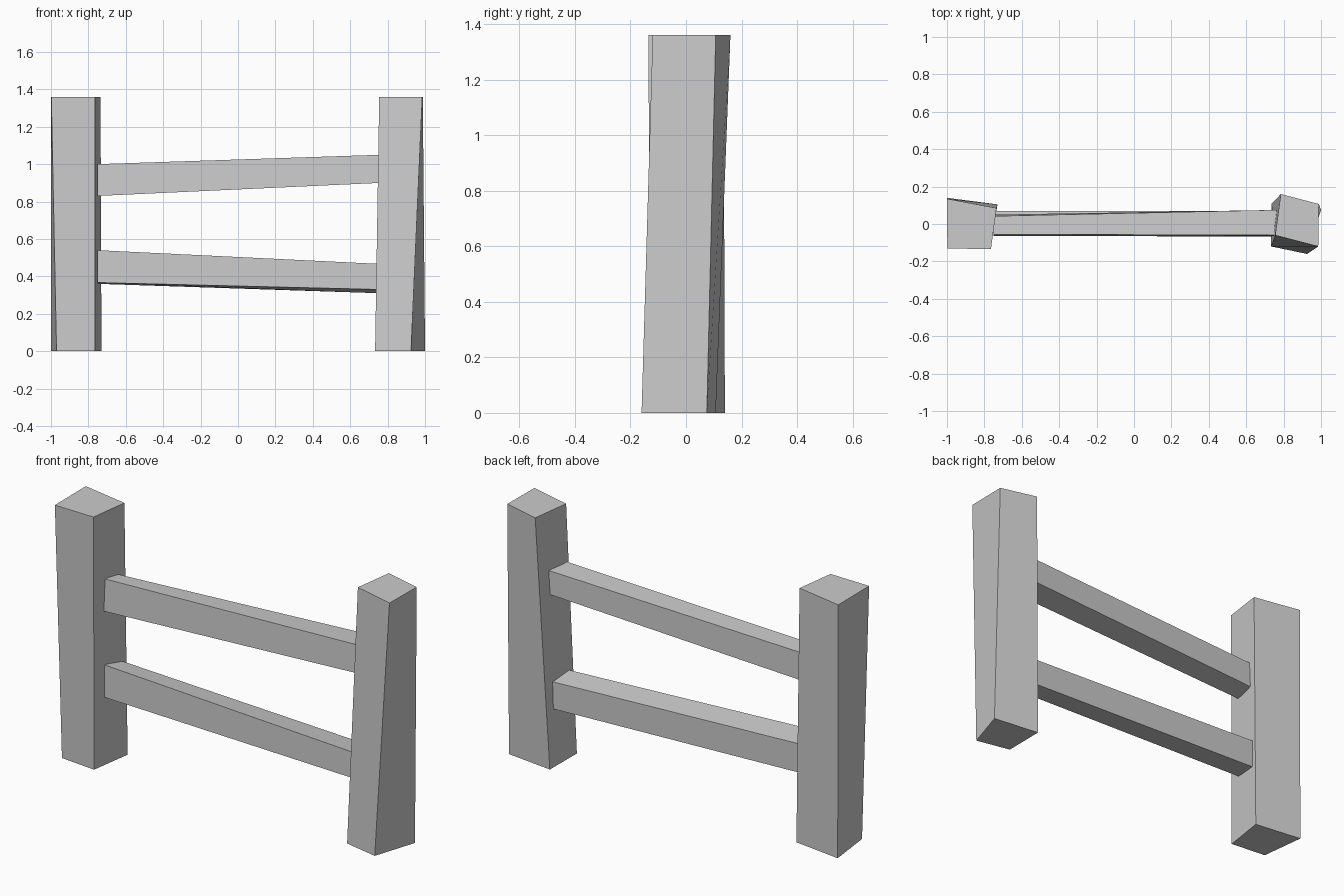
import bpy

if "Cube" in bpy.data.objects:
    bpy.data.objects.remove(bpy.data.objects["Cube"])


def hexahedron(name, a, b):
    """Solid joining quad a to quad b (matching corner order)."""
    faces = [(3, 2, 1, 0), (4, 5, 6, 7)]
    faces += [(i, (i + 1) % 4, (i + 1) % 4 + 4, i + 4) for i in range(4)]
    mesh = bpy.data.meshes.new(name)
    mesh.from_pydata(a + b, [], faces)
    mesh.update()
    obj = bpy.data.objects.new(name, mesh)
    bpy.context.collection.objects.link(obj)
    return obj


def post(name, bottom, top, height=1.36):
    return hexahedron(name, [(x, y, 0) for x, y in bottom],
                      [(x, y, height) for x, y in top])


def rail(name, left, right):
    # each end: x, then (y, z) corners
    return hexahedron(name, [(left[0], *c) for c in left[1]],
                      [(right[0], *c) for c in right[1]])


# Rough-hewn posts: front left, front right, back right, back left
post("left_post",
     [(-0.97, -0.11), (-0.765, -0.13), (-0.73, 0.105), (-1.0, 0.14)],
     [(-0.998, -0.13), (-0.765, -0.135), (-0.735, 0.085), (-1.0, 0.135)])
post("right_post",
     [(0.733, -0.12), (0.925, -0.16), (1.0, 0.075), (0.735, 0.107)],
     [(0.755, -0.06), (0.985, -0.12), (0.988, 0.107), (0.785, 0.16)])

# Sloping rails: front bottom, front top, back top, back bottom
# (corner order runs so the faces point outward along +x)
rail("upper_rail",
     (-0.752, [(-0.065, 0.83), (-0.055, 1.0), (0.042, 0.99), (0.05, 0.845)][::-1]),
     (0.762, [(-0.065, 0.90), (-0.06, 1.05), (0.075, 1.05), (0.07, 0.92)][::-1]))
rail("lower_rail",
     (-0.752, [(-0.062, 0.367), (-0.06, 0.54), (0.07, 0.515), (0.07, 0.36)][::-1]),
     (0.752, [(-0.068, 0.33), (-0.065, 0.467), (0.07, 0.455), (0.07, 0.31)][::-1]))
